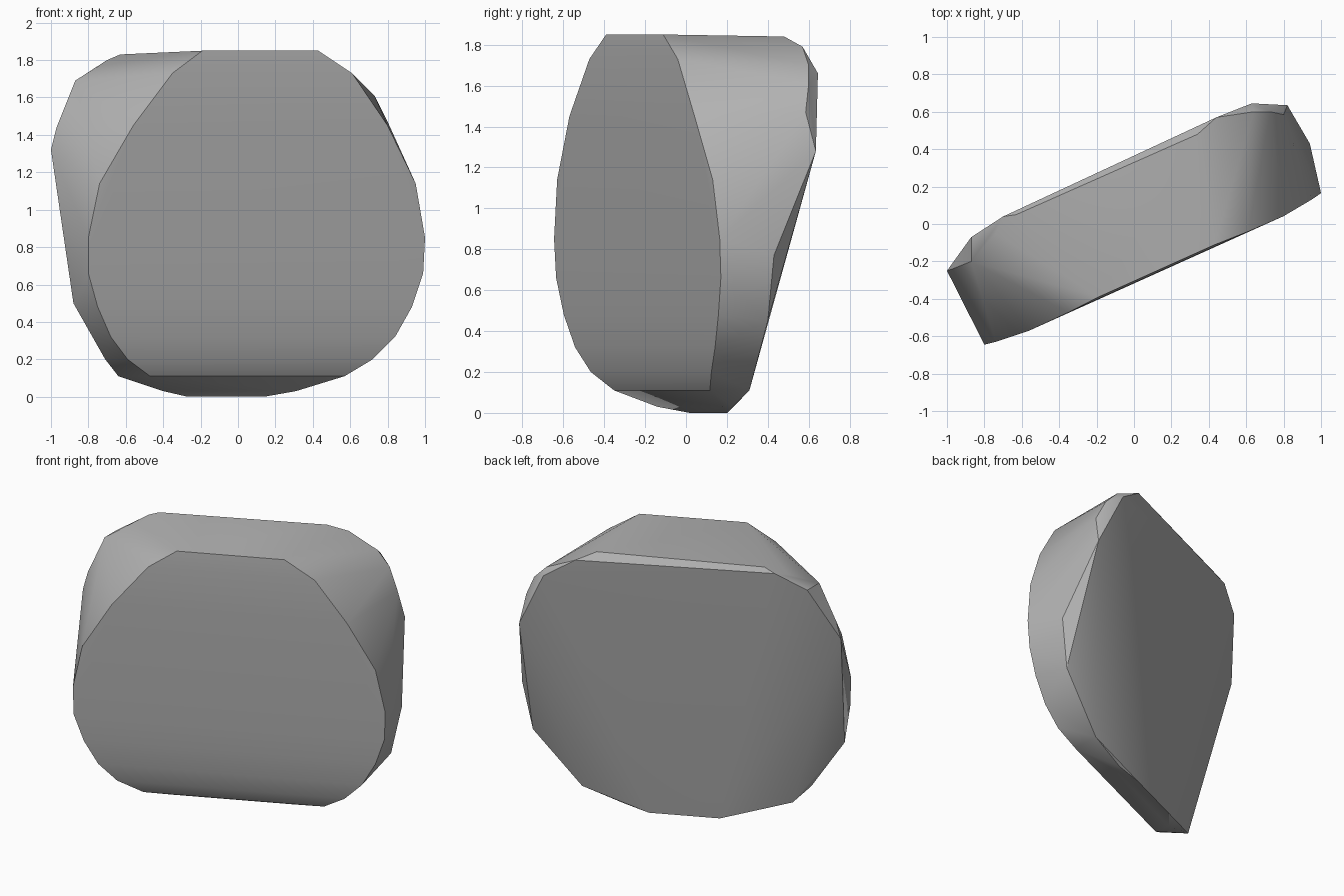
import bpy
import bmesh
from math import radians

default_cube = bpy.data.objects.get("Cube")
if default_cube:
    bpy.data.objects.remove(default_cube, do_unlink=True)

SLANT = 0.45  # how far the slab turns: y gained per unit of x

# Front face as rows: height, left x, right x, depth offset from the slanted plane
front_rows = [
    (1.85, -0.19, 0.43, -0.305),
    (1.73, -0.35, 0.61, -0.315),
    (1.45, -0.56, 0.80, -0.318),
    (1.14, -0.74, 0.95, -0.297),
    (0.85, -0.80, 1.00, -0.285),
    (0.66, -0.80, 0.99, -0.275),
    (0.48, -0.75, 0.93, -0.26),
    (0.32, -0.68, 0.84, -0.236),
    (0.20, -0.59, 0.72, -0.20),
    (0.11, -0.47, 0.57, -0.14),
    (0.03, -0.40, 0.31, 0.04),
    (0.00, -0.27, 0.14, 0.14),
]

# Rim of the back face, going round from the top
back_rim = [
    (-0.63, 0.05, 1.83), (0.34, 0.48, 1.84),
    (0.44, 0.57, 1.79), (0.63, 0.645, 1.66),
    (0.82, 0.635, 1.28), (0.94, 0.43, 0.77),
    (0.88, 0.40, 0.45), (0.57, 0.31, 0.11),
    (0.31, 0.23, 0.03), (-0.64, -0.24, 0.11),
    (-0.71, -0.34, 0.20), (-0.88, -0.46, 0.50),
    (-1.00, -0.25, 1.32), (-0.87, -0.07, 1.69),
    (-0.70, 0.04, 1.80),
]

# Extra corners that round the upper shoulders
shoulders = [
    (-0.97, -0.24, 1.44), (-0.87, -0.20, 1.69), (-0.74, -0.05, 1.77),
    (0.64, 0.60, 1.70), (0.73, 0.60, 1.61), (0.80, 0.585, 1.47),
]


def front_points(rows):
    """Place both ends of every row on the slanted front surface."""
    for height, left, right, offset in rows:
        for x in (left, right):
            yield (x, SLANT * x + offset, height)


def make_stone_material():
    material = bpy.data.materials.new("stone_grey")
    material.use_nodes = True
    colour = (0.45, 0.45, 0.45, 1.0)
    material.diffuse_color = colour
    shader = next(n for n in material.node_tree.nodes if n.type == "BSDF_PRINCIPLED")
    shader.inputs["Base Color"].default_value = colour
    return material


def make_hull(name, points, material):
    """Wrap the points in a closed faceted skin and smooth its gentle edges."""
    bm = bmesh.new()
    for point in points:
        bm.verts.new(point)
    result = bmesh.ops.convex_hull(bm, input=bm.verts[:])
    loose = [v for v in bm.verts if not v.link_faces]
    bmesh.ops.delete(bm, geom=loose, context="VERTS")
    bmesh.ops.recalc_face_normals(bm, faces=bm.faces[:])
    mesh = bpy.data.meshes.new(name)
    bm.to_mesh(mesh)
    bm.free()
    mesh.materials.append(material)
    stone = bpy.data.objects.new(name, mesh)
    bpy.context.collection.objects.link(stone)
    bpy.ops.object.select_all(action="DESELECT")
    stone.select_set(True)
    bpy.context.view_layer.objects.active = stone
    bpy.ops.object.shade_smooth_by_angle(angle=radians(30))
    return stone


# Boulder
make_hull("boulder", [*front_points(front_rows), *back_rim, *shoulders], make_stone_material())
